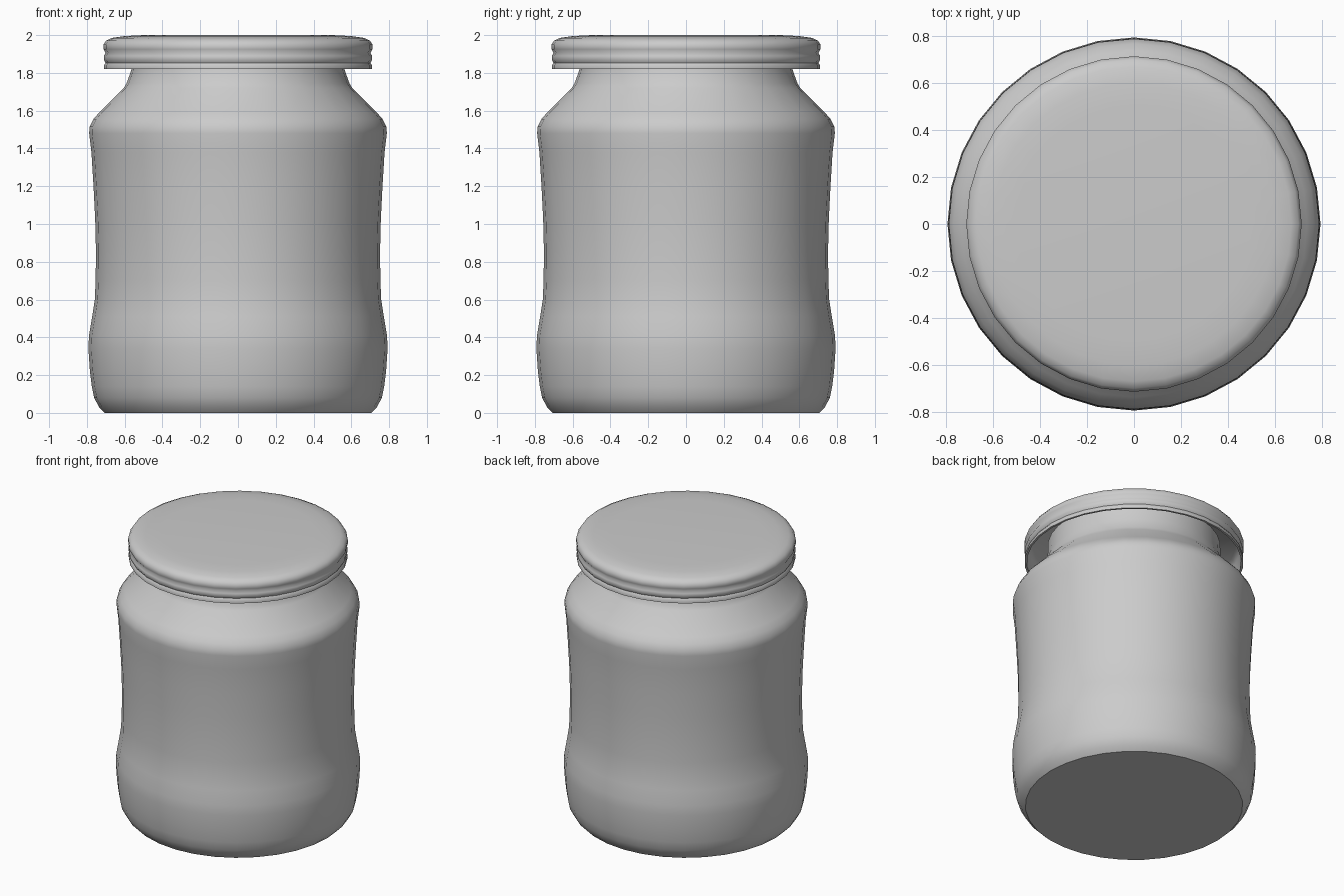
import bpy, bmesh, math

if "Cube" in bpy.data.objects:
    bpy.data.objects.remove(bpy.data.objects["Cube"])

SIDES = 32


def lathe(name, profile, angle=40):
    """Revolve (radius, height) points around z; radius 0 makes a pole."""
    bm = bmesh.new()
    rings = []
    for r, z in profile:
        if r == 0:
            rings.append([bm.verts.new((0, 0, z))] * SIDES)
        else:
            rings.append([bm.verts.new((r * math.cos(math.tau * i / SIDES),
                                        r * math.sin(math.tau * i / SIDES), z))
                          for i in range(SIDES)])
    for low, high in zip(rings, rings[1:]):
        for i in range(SIDES):
            j = (i + 1) % SIDES
            quad = [low[i], low[j], high[j], high[i]]
            bm.faces.new(list(dict.fromkeys(quad)))
    bmesh.ops.recalc_face_normals(bm, faces=bm.faces)
    mesh = bpy.data.meshes.new(name)
    bm.to_mesh(mesh)
    bm.free()
    obj = bpy.data.objects.new(name, mesh)
    bpy.context.collection.objects.link(obj)
    bpy.ops.object.select_all(action='DESELECT')
    obj.select_set(True)
    bpy.context.view_layer.objects.active = obj
    bpy.ops.object.shade_smooth_by_angle(angle=math.radians(angle))
    return obj


# Jar body: base, bulged foot, waist, shoulder and neck hidden under the lid
lathe("jar_body", [
    (0, 0), (0.705, 0), (0.735, 0.03), (0.762, 0.08), (0.774, 0.14),
    (0.784, 0.22), (0.792, 0.34), (0.789, 0.41), (0.772, 0.51),
    (0.758, 0.60), (0.754, 0.70), (0.752, 0.85), (0.756, 1.02),
    (0.765, 1.20), (0.776, 1.38), (0.788, 1.48), (0.786, 1.515),
    (0.766, 1.555), (0.735, 1.59), (0.605, 1.72), (0.59, 1.745),
    (0.563, 1.82), (0.56, 1.94), (0, 1.94)])

# Lid: hollow cap with ribbed rim
lathe("lid", [
    (0, 1.975), (0.66, 1.96), (0.69, 1.93), (0.695, 1.82),
    (0.709, 1.82), (0.71, 1.84), (0.701, 1.853), (0.71, 1.868),
    (0.71, 1.89), (0.701, 1.906), (0.712, 1.925), (0.712, 1.95),
    (0.698, 1.971), (0.668, 1.985), (0.60, 1.995), (0.50, 2.0), (0, 2.0)], 60)
